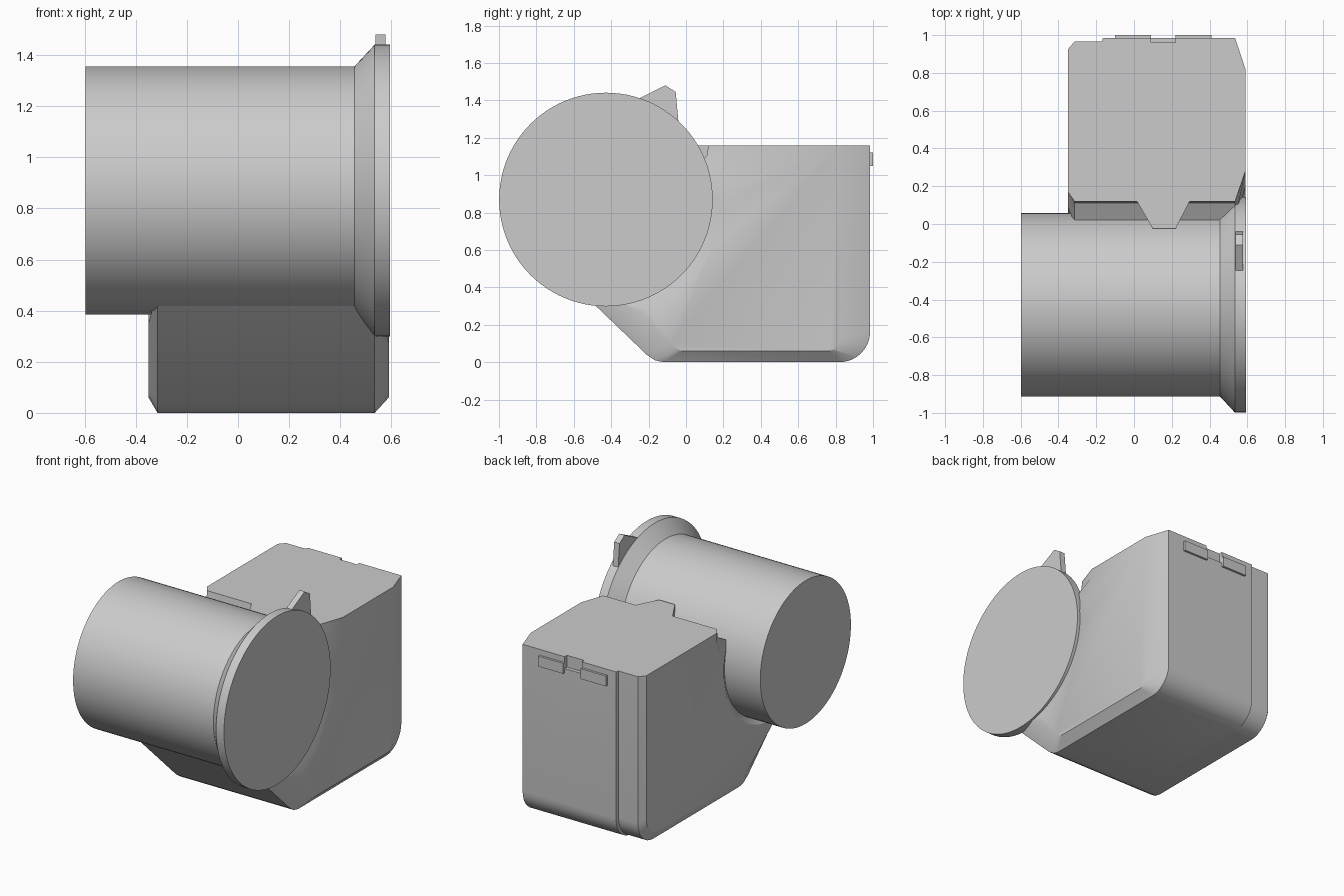
import bpy
import bmesh
from math import cos, sin, pi, radians

if "Cube" in bpy.data.objects:
    bpy.data.objects.remove(bpy.data.objects["Cube"])

grey = bpy.data.materials.new("plain_grey")
grey.use_nodes = True
colour = (0.6, 0.6, 0.6, 1)
grey.diffuse_color = colour
grey.node_tree.nodes["Principled BSDF"].inputs["Base Color"].default_value = colour

CY, CZ, TOP = -0.425, 0.87, 1.16    # barrel axis and body top height


def arc(cy, cz, r, a0, a1, n):
    """Points (y, z) on an arc between two angles in degrees."""
    steps = [radians(a0 + (a1 - a0) * i / n) for i in range(n + 1)]
    return [(cy + r * cos(a), cz + r * sin(a)) for a in steps]


def loft(name, sections, smooth=True):
    """Skin a list of (x, [(y, z), ...]) sections and cap both ends."""
    bm = bmesh.new()
    rings = [[bm.verts.new((x, y, z)) for y, z in pts] for x, pts in sections]
    for a, b in zip(rings, rings[1:]):
        for i in range(len(a)):
            j = (i + 1) % len(a)
            bm.faces.new((a[i], a[j], b[j], b[i]))
    bm.faces.new(rings[0])
    bm.faces.new(rings[-1])
    bmesh.ops.recalc_face_normals(bm, faces=bm.faces)
    mesh = bpy.data.meshes.new(name)
    bm.to_mesh(mesh)
    bm.free()
    mesh.materials.append(grey)
    ob = bpy.data.objects.new(name, mesh)
    bpy.context.collection.objects.link(ob)
    if smooth:
        bpy.ops.object.select_all(action="DESELECT")
        ob.select_set(True)
        bpy.context.view_layer.objects.active = ob
        bpy.ops.object.shade_smooth_by_angle(angle=radians(30))
    return ob


def box(name, x0, x1, y0, y1, z0, z1):
    rect = [(y0, z0), (y1, z0), (y1, z1), (y0, z1)]
    return loft(name, [(x0, rect), (x1, rect)], smooth=False)


def body_profile(back, floor, fillet, toe, r, a0, a1, brow):
    """Side outline: back, rounded heel, sloping toe, cradle arc, front brow."""
    heel = arc(back - fillet, floor + fillet, fillet, 0, -90, 8)
    return [(back, TOP)] + heel + toe + arc(CY, CZ, r, a0, a1, 20) + brow


# Body: full sections in the middle, drawn-in sections on both sides
toe = [(-0.12, 0), (-0.165, 0.01), (-0.21, 0.04)]
brow = [(0.02, 1.05), (0.11, 1.1), (0.12, TOP)]


def full(back):
    return body_profile(back, 0, 0.165, toe, 0.46, -122, 20, brow)


left_side = body_profile(0.925, 0.06, 0.13,
                         [(-0.07, 0.06), (-0.12, 0.07), (-0.16, 0.1)],
                         0.52, -95, 10, [(0.13, 1.0), (0.17, 1.1), (0.17, TOP)])
right_side = body_profile(0.82, 0.06, 0.06,
                          [(-0.02, 0.06), (-0.05, 0.07), (-0.08, 0.1)],
                          0.62, -74, 0, [(0.25, 0.95), (0.28, 1.1), (0.28, TOP)])
body = loft("body", [(-0.35, left_side), (-0.315, full(0.965)),
                     (-0.17, full(0.965)), (-0.165, full(0.985)),
                     (0.535, full(0.985)), (0.59, right_side)])

# Notch in the top of the back wall
cutter = box("notch_cutter", 0.09, 0.22, 0.96, 1.05, 1.08, 1.25)
cutter.hide_render = True
cutter.hide_viewport = True
cut = body.modifiers.new("notch", "BOOLEAN")
cut.object = cutter
cut.operation = "DIFFERENCE"
cut.solver = "EXACT"

# Latch plates on the back
for side, x in (("right", -0.1), ("left", 0.22)):
    box(side + "_latch_plate", x, x + 0.19, 0.98, 1.0, 1.05, 1.12)

# Barrel with its flared rim
barrel = [(-0.597, 0.485), (0.455, 0.485), (0.535, 0.571), (0.594, 0.571)]
loft("barrel", [(x, arc(CY - 0.003, CZ, r, 0, 360 - 360 / 96, 95))
                for x, r in barrel])

# Catch on the rim
catch = [(-0.25, 1.38), (-0.25, 1.41), (-0.11, 1.48), (-0.055, 1.445),
         (-0.04, 1.28), (-0.1, 1.25)]
loft("rim_catch", [(0.537, catch), (0.577, catch)], smooth=False)

# Tapered tongue from the body top onto the barrel
bm = bmesh.new()
outline = [(0.01, 0.13), (0.1, -0.025), (0.22, -0.025), (0.3, 0.13)]
base = bm.faces.new([bm.verts.new((x, y, 1.06)) for x, y in outline])
grown = bmesh.ops.extrude_face_region(bm, geom=[base])["geom"]
bmesh.ops.translate(bm, vec=(0, 0, TOP - 1.06),
                    verts=[v for v in grown if isinstance(v, bmesh.types.BMVert)])
bmesh.ops.recalc_face_normals(bm, faces=bm.faces)
mesh = bpy.data.meshes.new("top_tongue")
bm.to_mesh(mesh)
bm.free()
mesh.materials.append(grey)
bpy.context.collection.objects.link(bpy.data.objects.new("top_tongue", mesh))
